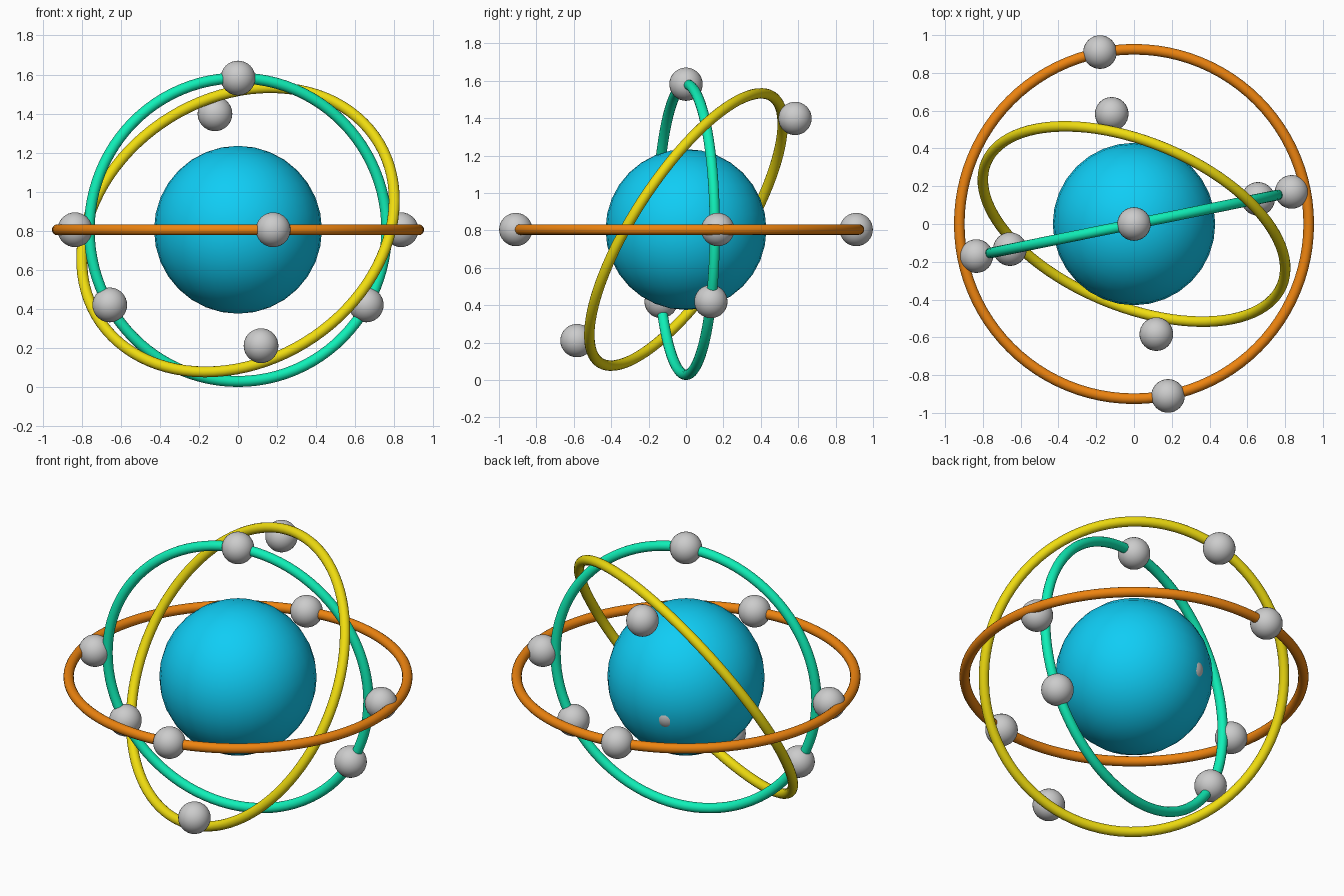
import bpy
from mathutils import Vector

if "Cube" in bpy.data.objects:
    bpy.data.objects.remove(bpy.data.objects["Cube"])

CENTRE = Vector((0, 0, 0.805))
TUBE = 0.028


def finish(obj, name, colour=None):
    obj.name = name
    bpy.ops.object.shade_smooth()
    if colour:
        mat = bpy.data.materials.new(name + "_colour")
        mat.diffuse_color = (*colour, 1)
        mat.use_nodes = True
        mat.node_tree.nodes["Principled BSDF"].inputs["Base Color"].default_value = mat.diffuse_color
        obj.data.materials.append(mat)


def ball(name, offset, radius, colour=None):
    bpy.ops.mesh.primitive_uv_sphere_add(
        segments=32, ring_count=16, radius=radius, location=CENTRE + Vector(offset))
    finish(bpy.context.object, name, colour)


def orbit(name, radius, normal, colour):
    turn = Vector(normal).to_track_quat('Z', 'Y').to_euler()
    bpy.ops.mesh.primitive_torus_add(
        major_radius=radius, minor_radius=TUBE, major_segments=96,
        minor_segments=16, location=CENTRE, rotation=turn)
    finish(bpy.context.object, name, colour)


# central nucleus
ball("nucleus", (0, 0, 0), 0.43, (0.005, 0.61, 0.91))

# three orbit rings: level, upright and tilted
orbit("level_orbit", 0.925, (0, 0, 1), (0.85, 0.23, 0.005))
orbit("upright_orbit", 0.777, (-0.198, 0.98, 0), (0.005, 0.87, 0.48))
orbit("tilted_orbit", 0.848, (0.33, 0.793, -0.513), (0.87, 0.72, 0.005))

# electrons riding on or beside the rings
electrons = [
    (0.18, -0.91, 0), (-0.18, 0.91, 0),
    (0.835, 0.17, 0), (-0.835, -0.17, 0),
    (0, 0, 0.777), (0.657, 0.133, -0.385), (-0.657, -0.133, -0.385),
    (-0.118, 0.583, 0.594), (0.118, -0.583, -0.594),
    (-0.111, 0.32, -0.065),  # barely breaks the nucleus surface
]
for i, offset in enumerate(electrons, 1):
    ball(f"electron_{i}", offset, 0.089)
